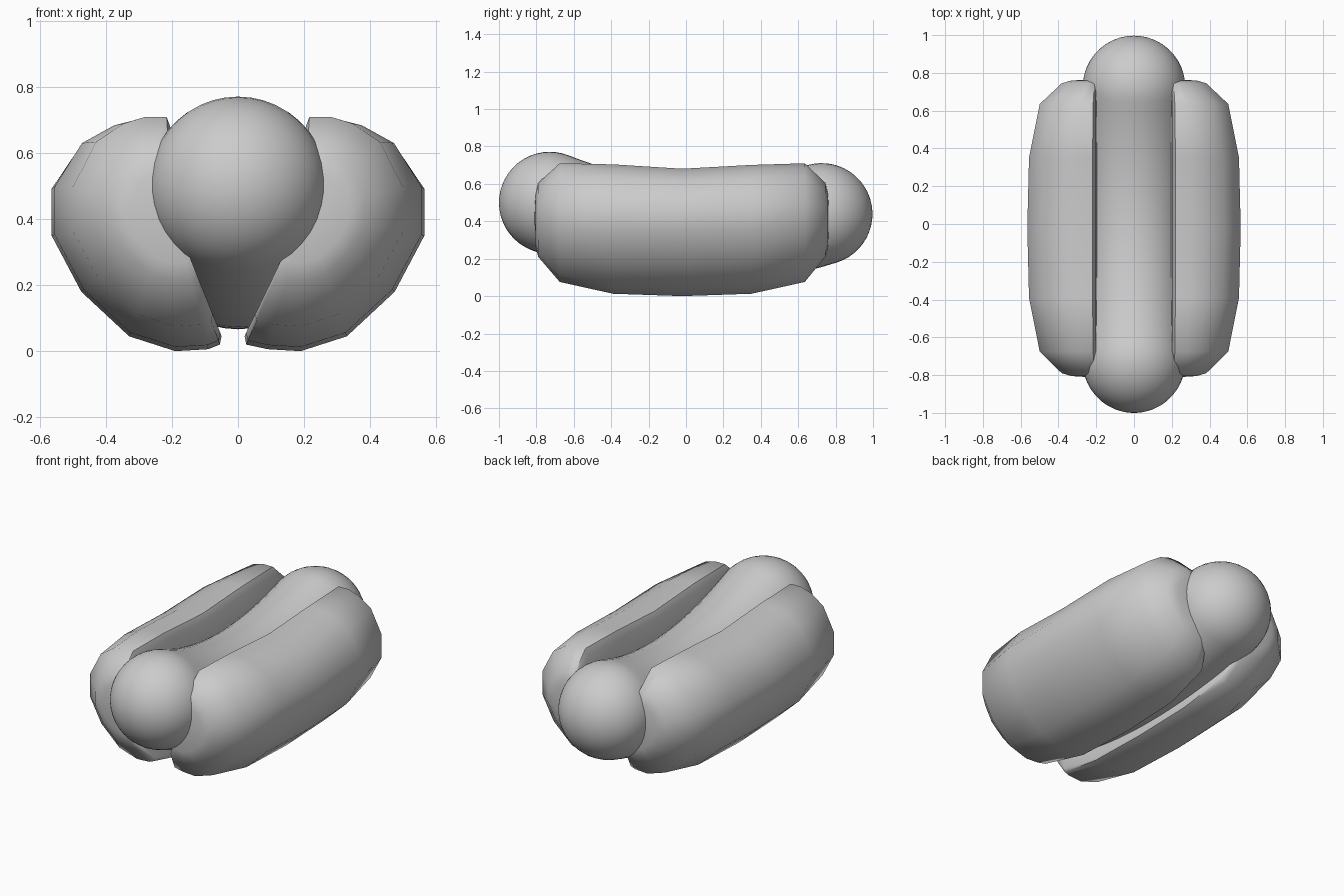
import bpy, bmesh, math
from mathutils import Vector

if "Cube" in bpy.data.objects:
    bpy.data.objects.remove(bpy.data.objects["Cube"])


def loft(name, rings, start, end, angle):
    """Skin closed rings of points and close both ends to a tip point."""
    bm = bmesh.new()
    rows = [[bm.verts.new(p) for p in r] for r in rings]
    n = len(rows[0])
    for a, b in zip(rows, rows[1:]):
        for i in range(n):
            j = (i + 1) % n
            bm.faces.new((a[i], a[j], b[j], b[i]))
    for row, tip in ((rows[0], start), (rows[-1], end)):
        t = bm.verts.new(tip)
        for i in range(n):
            bm.faces.new((row[i], row[(i + 1) % n], t))
    bmesh.ops.recalc_face_normals(bm, faces=bm.faces[:])
    me = bpy.data.meshes.new(name)
    bm.to_mesh(me)
    bm.free()
    ob = bpy.data.objects.new(name, me)
    bpy.context.collection.objects.link(ob)
    bpy.ops.object.select_all(action='DESELECT')
    ob.select_set(True)
    bpy.context.view_layer.objects.active = ob
    bpy.ops.object.shade_smooth_by_angle(angle=math.radians(angle))
    return ob


# Sausage: round tube along a sagging spine with hemispherical ends
R, Y0, Y1, SEG = 0.272, -0.728, 0.725, 40


def spine(y):
    return Vector((0, y, 0.34 - 0.041 * y + 0.245 * y * y))


def tangent(y):
    return Vector((0, 1, -0.041 + 0.49 * y)).normalized()


def ring(c, t, r):
    up = Vector((1, 0, 0)).cross(t)
    return [c + r * (Vector((math.cos(a), 0, 0)) + up * math.sin(a))
            for a in (2 * math.pi * i / SEG for i in range(SEG))]


def cap(y, s):
    out = []
    for k in range(1, 12):
        a = math.pi / 2 * k / 12
        t = tangent(y)
        out.append(ring(spine(y) + s * t * R * math.cos(a), t, R * math.sin(a)))
    return out


body = [ring(spine(y), tangent(y), R)
        for y in (Y0 + (Y1 - Y0) * i / 20 for i in range(21))]
loft("sausage", cap(Y0, -1) + body + cap(Y1, 1)[::-1],
     spine(Y0) - tangent(Y0) * R, spine(Y1) + tangent(Y1) * R, 40)

# Bun halves: cross-section (x, z) scaled about a pivot at each station
PX, PZ = 0.20, 0.42
OUTER = [(0.09, 0.006), (0.19, 0.0), (0.33, 0.045), (0.475, 0.18),
         (0.565, 0.35), (0.565, 0.50), (0.48, 0.635), (0.38, 0.69),
         (0.30, 0.71), (0.22, 0.71), (0.202, 0.67), (0.195, 0.52), (0.13, 0.22)]
# y, side scale, downward scale, upward scale
STATIONS = [(-0.805, 0.36, 0.36, 0.42), (-0.79, 0.50, 0.50, 0.64),
            (-0.675, 0.82, 0.82, 1.0), (-0.39, 0.975, 0.97, 0.98),
            (-0.02, 1.0, 1.0, 0.90), (0.35, 0.975, 0.97, 0.97),
            (0.635, 0.82, 0.82, 1.0), (0.745, 0.50, 0.50, 0.64),
            (0.76, 0.36, 0.36, 0.42)]
for name, side, low_x in (("right_bun", 1, 0.02), ("left_bun", -1, 0.05)):
    profile = [(low_x, 0.045), (low_x + 0.005, 0.02)] + OUTER
    rings = [[(side * (PX + (x - PX) * sx),
               y, PZ + (z - PZ) * (up if z > PZ else dn)) for x, z in profile]
             for y, sx, dn, up in STATIONS]
    loft(name, rings, (side * 0.25, -0.81, PZ), (side * 0.25, 0.763, PZ), 50)
